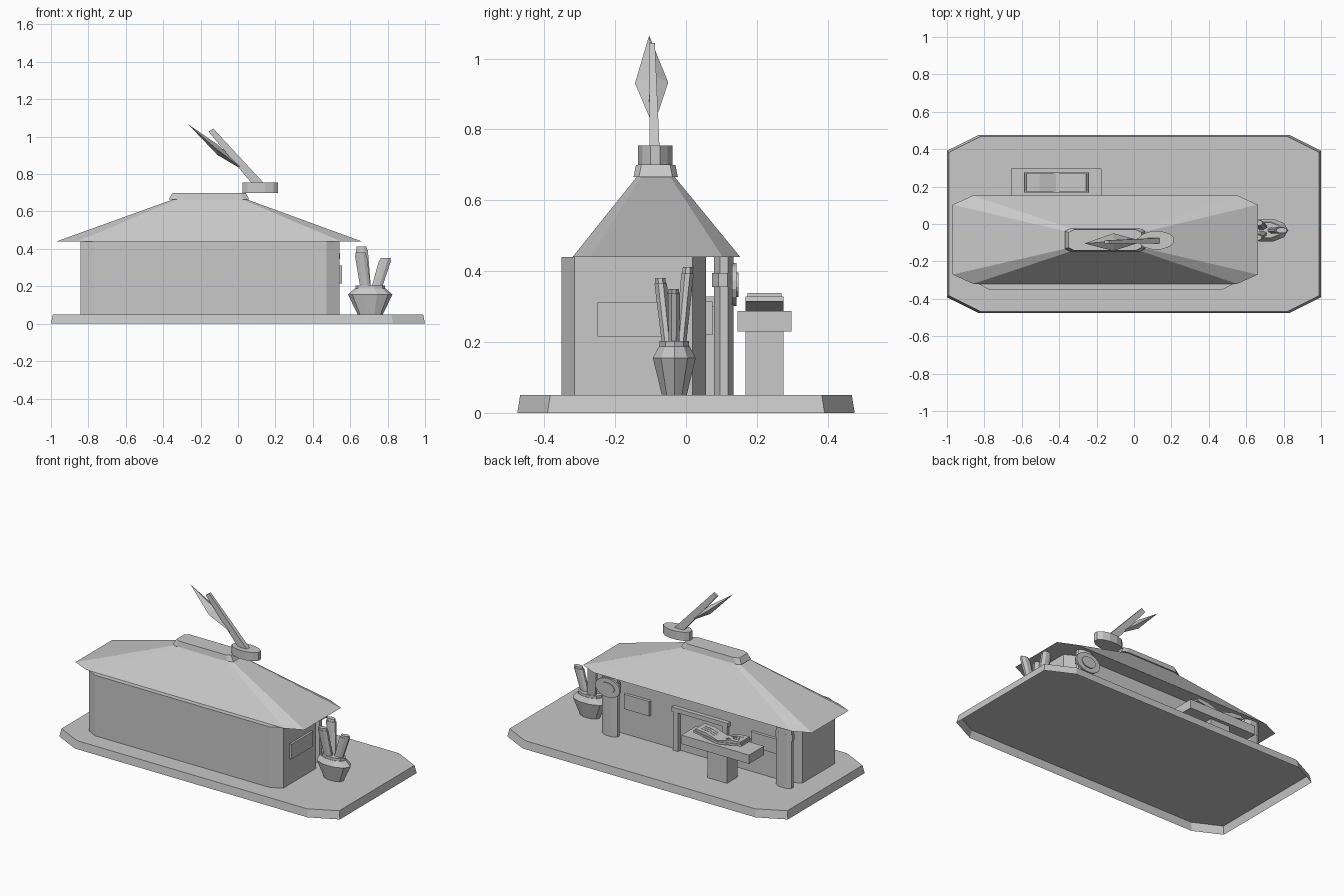
import bpy, math
from mathutils import Vector

old = bpy.data.objects.get("Cube")
if old:
    bpy.data.objects.remove(old, do_unlink=True)

grey = bpy.data.materials.new("plain_grey")
grey.use_nodes = True
COLOUR = (0.58, 0.58, 0.58, 1)
grey.diffuse_color = COLOUR
grey.node_tree.nodes["Principled BSDF"].inputs["Base Color"].default_value = COLOUR


def build(name, verts, faces):
    mesh = bpy.data.meshes.new(name)
    mesh.from_pydata(verts, [], faces)
    mesh.materials.append(grey)
    obj = bpy.data.objects.new(name, mesh)
    bpy.context.collection.objects.link(obj)
    return obj


def loft(name, rings, closed_start=True):
    """Join equal rings of points with quads, cap the end and usually the start."""
    n = len(rings[0])
    faces = [tuple(range((len(rings) - 1) * n, len(rings) * n))]
    if closed_start:
        faces.append(tuple(range(n))[::-1])
    for r in range(len(rings) - 1):
        for i in range(n):
            j = (i + 1) % n
            faces.append((r * n + i, r * n + j, (r + 1) * n + j, (r + 1) * n + i))
    return build(name, [p for ring in rings for p in ring], faces)


def chamfered(x0, x1, y0, y1, z, cx, cy):
    """Rectangle with cut corners, counter-clockwise."""
    return [(x0 + cx, y0, z), (x1 - cx, y0, z), (x1, y0 + cy, z), (x1, y1 - cy, z),
            (x1 - cx, y1, z), (x0 + cx, y1, z), (x0, y1 - cy, z), (x0, y0 + cy, z)]


def box(name, x0, x1, y0, y1, z0, z1):
    return loft(name, [[(x0, y0, z), (x1, y0, z), (x1, y1, z), (x0, y1, z)] for z in (z0, z1)])


def oval(cx, cy, z, rx, ry, n=8, shift=0.5):
    turn = 2 * math.pi / n
    return [(cx + rx * math.cos(turn * (i + shift)), cy + ry * math.sin(turn * (i + shift)), z)
            for i in range(n)]


def disc(name, x, z, rx, rz, y0, y1, n=16):
    """Round plate facing the back."""
    return loft(name, [[(px, y, z - (pz - z)) for px, pz, _ in oval(x, z, 0, rx, rz, n)]
                       for y in (y0, y1)])


def stalk(name, bottom, top, rx, ry):
    """Slanted stick with a narrowed tip."""
    a, b = Vector(bottom), Vector(top)
    steps = [(0, 0.85), (0.93, 1), (0.93, 0.85), (1, 0.85)]
    return loft(name, [oval(*a.lerp(b, t), rx * k, ry * k) for t, k in steps])


# Ground slab, a shell open underneath, and house body
loft("ground_slab", [chamfered(-1, 1, -0.476, 0.476, 0, 0.17, 0.085),
                     chamfered(-0.99, 0.99, -0.468, 0.468, 0.05, 0.17, 0.085)], closed_start=False)
loft("walls", [chamfered(-0.843, 0.543, -0.352, 0.056, z, 0.07, 0.038) for z in (0.05, 0.44)])

# Hipped roof with ridge cap
loft("roof", [chamfered(-0.97, 0.662, -0.32, 0.153, 0.44, 0.11, 0.05),
              chamfered(-0.34, 0.04, -0.138, -0.033, 0.667, 0.025, 0.012)])
loft("ridge_cap", [chamfered(-0.37, 0.06, -0.148, -0.023, 0.665, 0.03, 0.015),
                   chamfered(-0.35, 0.04, -0.141, -0.03, 0.70, 0.03, 0.015)])

# Inkwell and quill on the ridge
loft("inkwell", [oval(0.12, -0.087, z, 0.098, 0.05, 12) for z in (0.70, 0.755)])
Q = -0.092
low, high = Vector((0.115, Q + 0.003, 0.74)), Vector((-0.145, Q - 0.004, 1.035))
loft("quill_shaft", [[(p.x + s * 0.021 * k, p.y + t * 0.014 * k, p.z + s * 0.014 * k)
                      for s, t in ((-1, -1), (1, -1), (1, 1), (-1, 1))]
                     for p, k in ((low, 1), (high, 0.6))])
tip, base = (-0.265, Q - 0.012, 1.065), (0.05, Q, 0.808)
side_a, side_b = (-0.11, Q - 0.052, 0.93), (-0.11, Q + 0.042, 0.932)
build("quill_vane", [tip, base, side_a, side_b, (-0.105, Q, 0.955), (-0.11, Q, 0.902)],
      [(0, 2, 4), (2, 1, 4), (1, 3, 4), (3, 0, 4), (2, 0, 5), (1, 2, 5), (3, 1, 5), (0, 3, 5)])

# Pot holding three scroll sticks
PX, PY = 0.707, -0.033
loft("pot", [oval(PX, PY, z, r, r * 0.54, 10, 0) for z, r in
             ((0.05, 0.068), (0.155, 0.118), (0.187, 0.085), (0.187, 0.08), (0.203, 0.08))])
for i, (bx, by, tx, ty, tz) in enumerate(((0.685, -0.05, 0.655, -0.073, 0.38),
                                          (0.685, -0.017, 0.66, 0.006, 0.412),
                                          (0.735, -0.034, 0.79, -0.034, 0.35))):
    stalk(f"pot_stick_{i + 1}", (bx, by, 0.17), (tx, ty, tz), 0.035, 0.019)

# Side window, back windows and back door frame
box("side_window", 0.53, 0.557, -0.25, -0.03, 0.215, 0.312)
for side, x in (("left", 0.30), ("right", -0.605)):
    box(f"back_window_{side}", x - 0.09, x + 0.09, 0.04, 0.075, 0.22, 0.315)
for side, x in (("left", 0.018), ("right", -0.33)):
    box(f"door_post_{side}", x - 0.017, x + 0.017, 0.04, 0.08, 0.05, 0.305)
box("door_lintel", -0.355, 0.045, 0.04, 0.083, 0.3, 0.328)

# Porch pillars with collars
for side, x in (("left", 0.46), ("right", -0.78)):
    loft(f"pillar_{side}", [oval(x, 0.107, z, 0.059, 0.03) for z in (0.05, 0.44)])
    loft(f"pillar_collar_{side}", [oval(x, 0.104, z, 0.064, 0.033) for z in (0.355, 0.395)])

# Round emblem plate on the left pillar
disc("round_plate", 0.46, 0.362, 0.088, 0.062, 0.13, 0.142)
disc("round_plate_centre", 0.46, 0.362, 0.05, 0.035, 0.135, 0.148)

# Counter with open book
box("counter_pedestal", -0.485, -0.345, 0.168, 0.275, 0.05, 0.235)
box("counter_top", -0.657, -0.175, 0.145, 0.297, 0.23, 0.287)
MID = -0.416
for side, s in (("left", 1), ("right", -1)):
    cover = [(0, 0.285), (0.172, 0.315), (0.17, 0.328), (0, 0.299)]
    pages = [(0, 0.292), (0.162, 0.32), (0.16, 0.338), (0.09, 0.333), (0, 0.305)]
    for part, profile, y0, y1 in (("cover", cover, 0.168, 0.275), ("pages", pages, 0.174, 0.27)):
        ring = [[(MID + s * px, y, pz) for px, pz in profile] for y in ((y1, y0) if s > 0 else (y0, y1))]
        loft(f"book_{part}_{side}", ring)
    # Raised lines across each page
    for row in range(3):
        y = 0.2 + row * 0.02
        line = [[(MID + s * px, yy, pz + dz) for yy, dz in
                 ((y, 0), (y + 0.006, 0), (y + 0.006, 0.004), (y, 0.004))]
                for px, pz in ((0.04, 0.315), (0.09, 0.331), (0.135, 0.334))]
        loft(f"page_line_{side}_{row + 1}", line if s > 0 else line[::-1])
